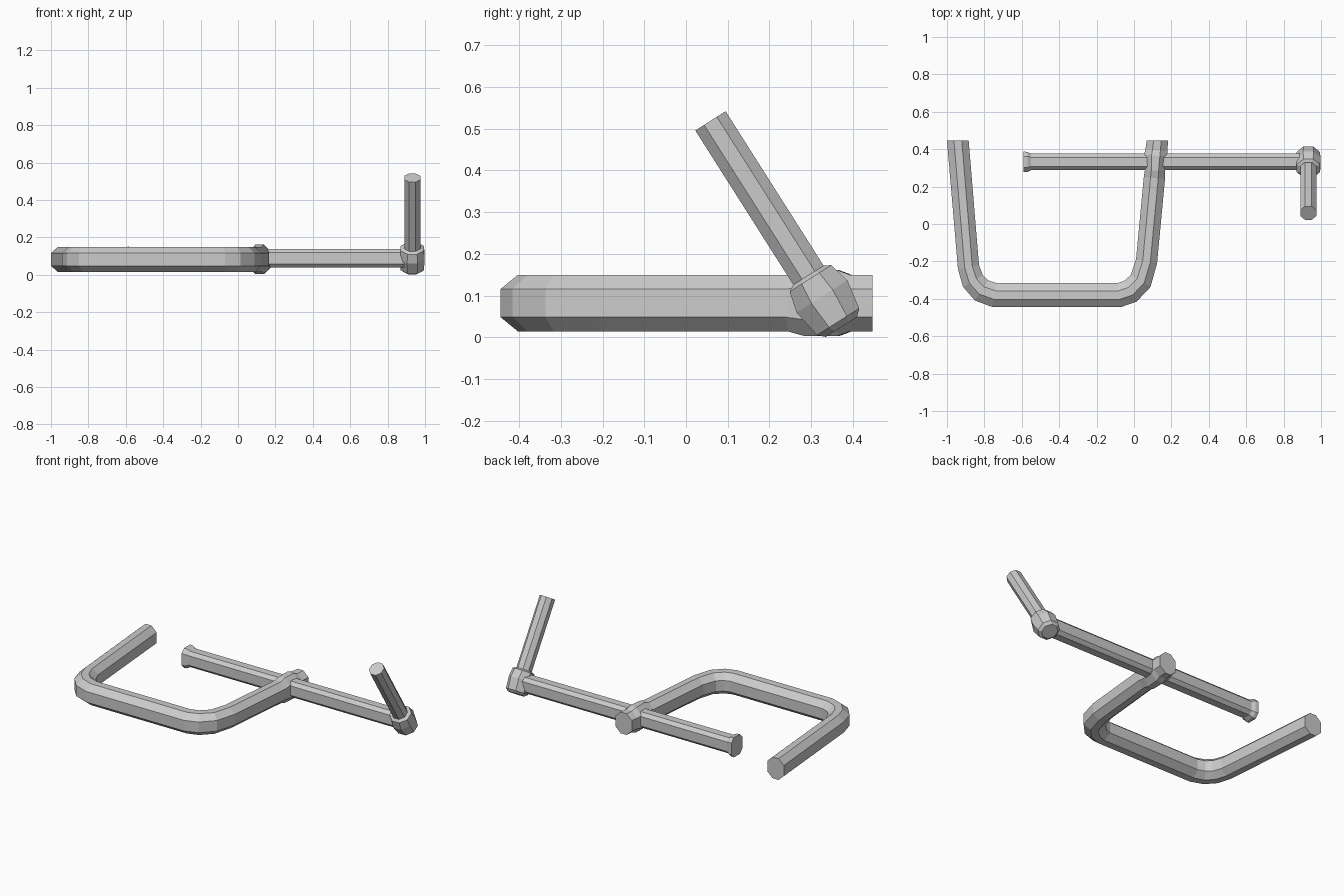
import bpy, bmesh
from mathutils import Vector

if "Cube" in bpy.data.objects:
    bpy.data.objects.remove(bpy.data.objects["Cube"])

def octagon(center, a, b, ha, hb, fa=0.45, fb=0.45):
    """Ring of 8 points: half sizes ha, hb along axes a, b; fa, fb = flat fractions."""
    pts = [(1, fb), (fa, 1), (-fa, 1), (-1, fb), (-1, -fb), (-fa, -1), (fa, -1), (1, -fb)]
    return [center + a * (ha * p) + b * (hb * q) for p, q in pts]

def loft(name, rings):
    """Skin a list of rings into one closed, flat-shaded object."""
    bm = bmesh.new()
    loops = [[bm.verts.new(p) for p in r] for r in rings]
    for r, s in zip(loops, loops[1:]):
        for i in range(8):
            j = (i + 1) % 8
            bm.faces.new((r[i], r[j], s[j], s[i]))
    bm.faces.new(loops[0])
    bm.faces.new(loops[-1])
    bmesh.ops.recalc_face_normals(bm, faces=bm.faces)
    me = bpy.data.meshes.new(name)
    bm.to_mesh(me)
    bm.free()
    ob = bpy.data.objects.new(name, me)
    bpy.context.collection.objects.link(ob)
    return ob

X, Y, Z = Vector((1, 0, 0)), Vector((0, 1, 0)), Vector((0, 0, 1))

# U-shaped frame: x, y, half width, half height (swelling into a boss at the screw)
path = [(-.942, .447, .058, .0675), (-.885, -.23, .057, .0675), (-.861, -.305, .06, .0675),
        (-.815, -.355, .063, .0675), (-.745, -.38, .064, .0675), (-.08, -.38, .064, .0675),
        (-.02, -.36, .063, .0675), (.035, -.305, .06, .0675), (.067, -.2, .057, .0675),
        (.109, .245, .057, .0675), (.112, .285, .054, .079), (.116, .365, .062, .079),
        (.120, .395, .059, .0675), (.125, .447, .057, .0675)]
rings = []
for i, (x, y, w, h) in enumerate(path):
    p = Vector((x, y, .082))
    if i in (0, len(path) - 1):
        side, k = (X if i else -X), 1      # ends are cut square
    else:
        d0 = (p - Vector((*path[i - 1][:2], .082))).normalized()
        d1 = (Vector((*path[i + 1][:2], .082)) - p).normalized()
        t = (d0 + d1).normalized()
        side, k = t.cross(Z), 1 / t.dot(d1)
    rings.append(octagon(p, side, Z, w * k, h, .36, .5))
loft("clamp_frame", rings)

# Screw with flared pressure pad on its tip
screw = [(-.59, 1.25), (-.57, 1.22), (-.55, 1), (.93, 1)]
loft("clamp_screw", [octagon(Vector((x, .332, .088)), Y, Z, .044 * s, .05 * s, .55, .6)
                     for x, s in screw])

# Faceted screw head and tilted handle share one axis
axis = Vector((0, -.536, .844)).normalized()
across = axis.cross(X)
hub = Vector((.932, .332, .088))

def stations(rows):
    return [octagon(hub + axis * u, X, across, rx, rv, .42, .42) for u, rx, rv in rows]

loft("screw_head", stations([(-.075, .046, .044), (-.06, .062, .06), (.012, .066, .072),
                             (.063, .062, .059), (.072, .045, .044)]))
loft("handle_bar", stations([(.04, .043, .043), (.51, .043, .043)]))
